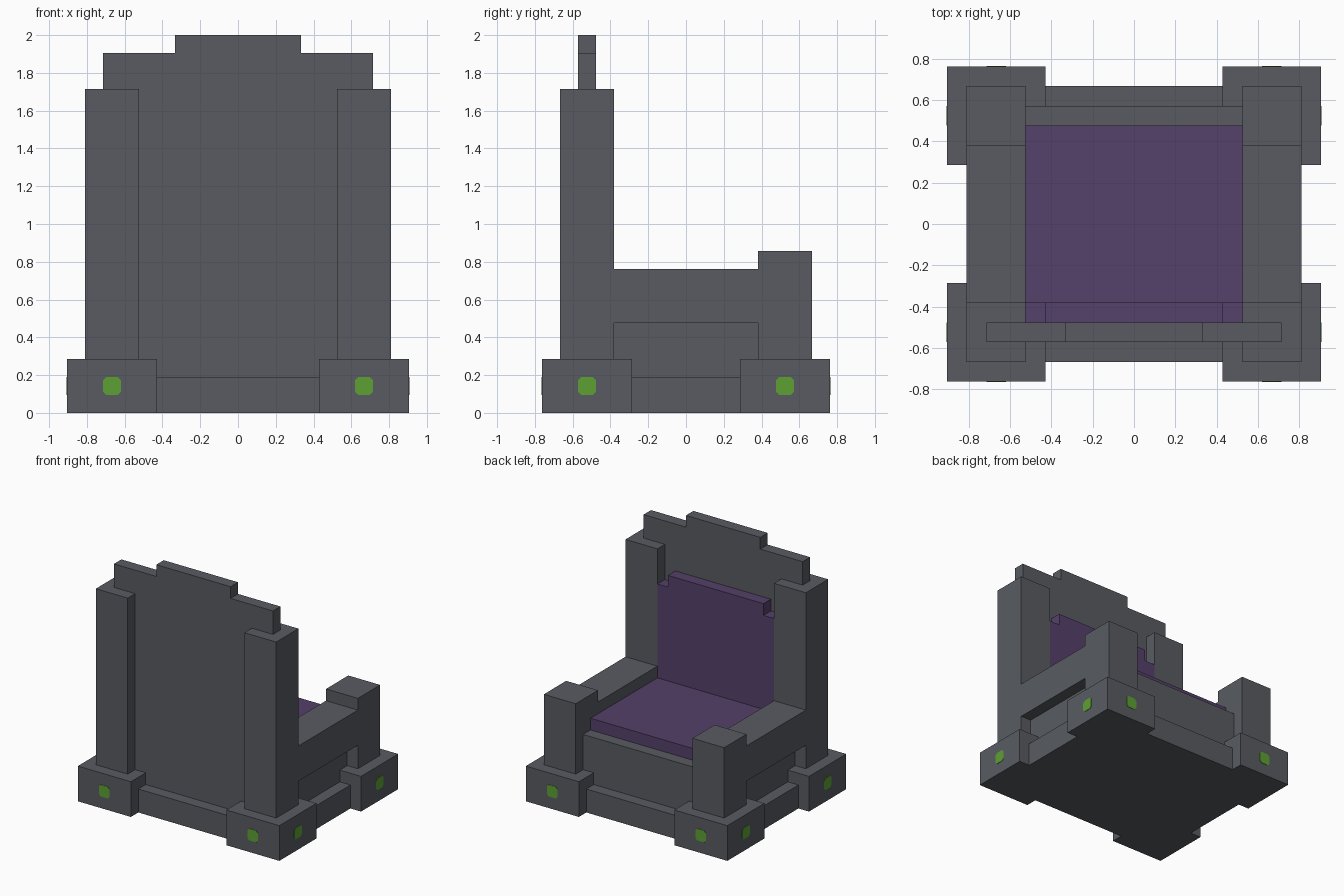
import bpy
import bmesh
from mathutils import Matrix, Vector
from math import pi

U = 2 / 21  # one grid step of the blocky design

cube = bpy.data.objects.get("Cube")
if cube:
    bpy.data.objects.remove(cube, do_unlink=True)


def material(name, rgb):
    m = bpy.data.materials.new(name)
    m.use_nodes = True
    color = (*rgb, 1)
    m.diffuse_color = color
    m.node_tree.nodes["Principled BSDF"].inputs["Base Color"].default_value = color
    return m


stone = material("grey stone", (0.098, 0.105, 0.12))
cloth = material("purple cloth", (0.09, 0.052, 0.142))
gem = material("green gem", (0.109, 0.352, 0.034))


def finish(name, bm, mat):
    bmesh.ops.recalc_face_normals(bm, faces=bm.faces)
    mesh = bpy.data.meshes.new(name)
    bm.to_mesh(mesh)
    bm.free()
    mesh.materials.append(mat)
    obj = bpy.data.objects.new(name, mesh)
    bpy.context.collection.objects.link(obj)
    return obj


def box(name, mat, x, y, z):
    """Box between the given (low, high) limits, in grid steps."""
    bm = bmesh.new()
    bmesh.ops.create_cube(bm, size=1)
    for v in bm.verts:
        v.co = Vector([((a + b) / 2 + c * (b - a)) * U for (a, b), c in zip((x, y, z), v.co)])
    return finish(name, bm, mat)


def slab(name, mat, outline, depth, matrix):
    """Extrude a flat XY outline along local z, then place it."""
    bm = bmesh.new()
    face = bm.faces.new([bm.verts.new((a, b, 0)) for a, b in outline])
    ext = bmesh.ops.extrude_face_region(bm, geom=[face])["geom"]
    moved = [g for g in ext if isinstance(g, bmesh.types.BMVert)]
    bmesh.ops.translate(bm, verts=moved, vec=(0, 0, depth))
    bmesh.ops.transform(bm, matrix=matrix, verts=bm.verts)
    return finish(name, bm, mat)


def stepped_panel(name, mat, half_steps, bottom, y):
    """Upright panel with a stepped top; half_steps is (half width, height)."""
    right = [(half_steps[0][0], bottom)]
    for i, (w, h) in enumerate(half_steps):
        right.append((w, h))
        if i + 1 < len(half_steps):
            right.append((half_steps[i + 1][0], h))
    outline = right + [(-a, b) for a, b in reversed(right)]
    place = Matrix.Translation((0, y[1] * U, 0)) @ Matrix.Rotation(pi / 2, 4, "X")
    slab(name, mat, [(a * U, b * U) for a, b in outline], (y[1] - y[0]) * U, place)


def span(side, a, b):
    return tuple(sorted((side * a, side * b)))


# Base and seat
box("base", stone, (-8.5, 8.5), (-7, 7), (0, 2))
box("seat_body", stone, (-7.5, 7.5), (-5, 6), (2, 6))
box("seat_cushion", cloth, (-5.5, 5.5), (-5, 5), (6, 7))

# Stepped backrest and its cushion
stepped_panel("backrest", stone, [(7.5, 20), (3.5, 21)], 2, (-6, -5))
stepped_panel("back_cushion", cloth, [(5.5, 15), (4.5, 16)], 7, (-5, -4))

# Clipped-corner gem outline
r, c = 0.5 * U, 0.32 * U
gem_outline = [(r, -c), (r, c), (c, r), (-c, r), (-r, c), (-r, -c), (-c, -r), (c, -r)]

for sx, side in ((1, "left"), (-1, "right")):
    # Arms and posts
    box(f"{side}_arm", stone, span(sx, 5.5, 8.5), (-4, 4), (5, 8))
    box(f"{side}_back_post", stone, span(sx, 5.5, 8.5), (-7, -4), (2, 18))
    box(f"{side}_arm_post", stone, span(sx, 5.5, 8.5), (4, 7), (2, 9))
    for sy, end in ((1, "arm"), (-1, "back")):
        # Corner feet with a gem on both outer faces
        box(f"{side}_{end}_foot", stone, span(sx, 4.5, 9.5), span(sy, 3, 8), (0, 3))
        spots = (("end", (sx * 7, sy * 8, 1.5), Vector((0, sy, 0))),
                 ("side", (sx * 9.5, sy * 5.5, 1.5), Vector((sx, 0, 0))))
        for label, spot, normal in spots:
            turn = normal.to_track_quat("Z", "Y").to_matrix().to_4x4()
            slab(f"{side}_{end}_{label}_gem", gem, gem_outline, 0.003,
                 Matrix.Translation(Vector(spot) * U) @ turn)
